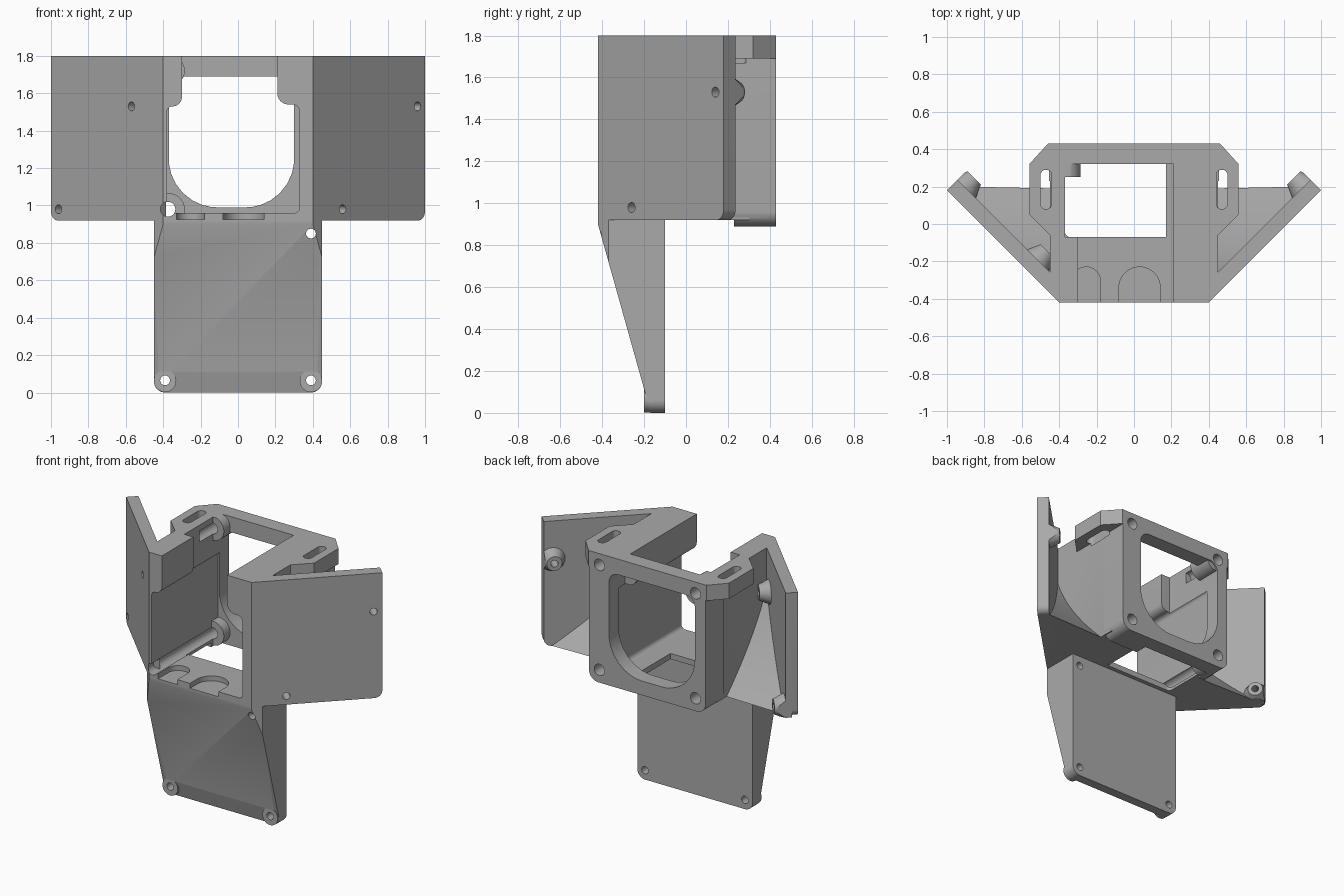
import bpy, bmesh, math
from mathutils import Vector

if "Cube" in bpy.data.objects:
    bpy.data.objects.remove(bpy.data.objects["Cube"])

grey = bpy.data.materials.new("plain grey")
grey.use_nodes = True
colour = (0.4, 0.4, 0.4, 1)
grey.diffuse_color = colour
grey.node_tree.nodes["Principled BSDF"].inputs["Base Color"].default_value = colour

# Axis mappings: outline (u, v) plus depth w
def plan(u, v, w): return (u, v, w)
def front(u, v, w): return (u, w, v)
def side(u, v, w): return (w, u, v)
def wing_axes(s):
    k = math.sqrt(0.5)
    return lambda u, v, w: (s * (0.4 + k * (u - w)), -0.42 + k * (u + w), v)


def fillet(corners, steps=8):
    """Outline from (u, v) or (u, v, radius) corners with round arcs."""
    out = []
    for i, c in enumerate(corners):
        p = Vector(c[:2])
        if len(c) == 2:
            out.append(p)
            continue
        a = (Vector(corners[i - 1][:2]) - p).normalized()
        b = (Vector(corners[(i + 1) % len(corners)][:2]) - p).normalized()
        half = a.angle(b) / 2
        mid = (a + b).normalized()
        centre = p + mid * c[2] / math.sin(half)
        start = p + a * c[2] / math.tan(half) - centre
        end = p + b * c[2] / math.tan(half) - centre
        out += [centre + start.lerp(end, t / steps).normalized() * c[2]
                for t in range(steps + 1)]
    return out


def loft(name, rings):
    bm = bmesh.new()
    loops = [[bm.verts.new(p) for p in ring] for ring in rings]
    for lo, hi in zip(loops, loops[1:]):
        for i in range(len(lo)):
            bm.faces.new((lo[i - 1], lo[i], hi[i], hi[i - 1]))
    bm.faces.new(loops[0])
    bm.faces.new(loops[-1])
    bmesh.ops.recalc_face_normals(bm, faces=bm.faces[:])
    mesh = bpy.data.meshes.new(name)
    bm.to_mesh(mesh)
    bm.free()
    mesh.materials.append(grey)
    ob = bpy.data.objects.new(name, mesh)
    bpy.context.collection.objects.link(ob)
    return ob


def prism(axes, corners, lo, hi, name="tool"):
    pts = fillet(corners)
    return loft(name, [[axes(p[0], p[1], w) for p in pts] for w in (lo, hi)])


def box(x0, x1, y0, y1, z0, z1):
    return prism(plan, [(x0, y0), (x1, y0), (x1, y1), (x0, y1)], z0, z1)


def rod(axes, u, v, r, lo, hi, r2=None, n=28):
    turn = [(math.cos(math.tau * i / n), math.sin(math.tau * i / n)) for i in range(n)]
    return loft("tool", [[axes(u + rad * c, v + rad * s, w) for c, s in turn]
                         for rad, w in ((r, lo), (r2 or r, hi))])


def combine(ob, tool, operation):
    tool.hide_render = True
    mod = ob.modifiers.new("shape", 'BOOLEAN')
    mod.operation, mod.solver, mod.object = operation, 'EXACT', tool
    bpy.ops.object.select_all(action='DESELECT')
    bpy.context.view_layer.objects.active = ob
    ob.select_set(True)
    bpy.ops.object.modifier_apply(modifier=mod.name)
    bpy.data.objects.remove(tool)

def cut(ob, tool): combine(ob, tool, 'DIFFERENCE')
def add(ob, tool): combine(ob, tool, 'UNION')


def finish(ob):
    bpy.ops.object.select_all(action='DESELECT')
    bpy.context.view_layer.objects.active = ob
    ob.select_set(True)
    bpy.ops.object.shade_smooth_by_angle(angle=math.radians(25))


def mirrored(half):
    return half + [(-c[0],) + tuple(c[1:]) for c in reversed(half)]


# Housing: tube, square rear frame and top deck
housing = prism(plan, mirrored([(0.4, -0.42), (0.45, -0.37), (0.45, 0.3)]), 0.92, 1.8, "housing")
add(housing, prism(front, mirrored([(0.455, 0.89, 0.07), (0.455, 1.79)]), 0.23, 0.43))
add(housing, prism(plan, mirrored([(0.4, -0.42), (0.45, -0.37), (0.45, -0.06), (0.56, 0.05),
                                   (0.56, 0.32), (0.46, 0.43)]), 1.69, 1.8))

# Inner cavity, narrower at the top
cut(housing, prism(front, [(-0.38, 0.96, 0.03), (0.33, 0.96, 0.03), (0.33, 1.54, 0.04),
                           (0.21, 1.54, 0.06), (0.21, 2), (-0.3, 2), (-0.3, 1.53, 0.05),
                           (-0.38, 1.53, 0.03)], -1, 0.32))
cut(housing, prism(plan, [(-0.37, -0.07), (0.21, -0.07), (0.21, 0.32), (-0.37, 0.32, 0.05)], 1.45, 2))
cut(housing, prism(plan, [(-0.37, -0.07, 0.03), (0.17, -0.07), (0.17, 0.32), (-0.37, 0.32)], 0.5, 1.1))

# Rear opening and corner bosses
cut(housing, prism(front, [(-0.37, 0.99, 0.26), (0.3, 0.99, 0.26), (0.3, 1.69, 0.07),
                           (-0.37, 1.69, 0.07)], 0.25, 0.6))
for z in (0.98, 1.72):
    add(housing, rod(front, -0.37, z, 0.085, 0.25, 0.42))
    cut(housing, rod(front, 0.375, z, 0.04, 0.26, 0.6))
    cut(housing, rod(front, -0.375, z, 0.04, -0.6 if z < 1 else 0.1, 0.6))
cut(housing, box(-1, 1, 0, 1, 1.8, 2))

# Deck slots and floor pockets
for s in (-1, 1):
    a, b = s * 0.47 - 0.03, s * 0.47 + 0.03
    cut(housing, prism(plan, [(a, 0.08, 0.029), (b, 0.08, 0.029), (b, 0.29, 0.029),
                              (a, 0.29, 0.029)], 1.67, 2))
for x, r in ((-0.255, 0.075), (0.03, 0.11)):
    cut(housing, prism(plan, [(x - r, -0.6), (x + r, -0.6), (x + r, -0.23, r * 0.99),
                              (x - r, -0.23, r * 0.99)], 0.925, 1.1))
finish(housing)

# Angled side wings with curved gussets and screw bosses
LENGTH = 0.6 * math.sqrt(2)
for s, name, holes in ((1, "left_wing", ((0.96, 1.53), (0.56, 0.98))),
                       (-1, "right_wing", ((0.57, 1.53), (0.96, 0.98)))):
    axes = wing_axes(s)
    wing = prism(axes, [(0.06, 0.92), (LENGTH, 0.92, 0.05), (LENGTH, 1.8), (0.06, 1.8)],
                 0, 0.08, name)
    corner = Vector((0.43, -0.29))
    rings = []
    for i in range(11):
        t = i / 11
        grow = (1 - t) ** 1.6
        ring = [corner, corner + Vector((0.48, 0.49)) * grow, corner + Vector((0, 0.48)) * grow]
        rings.append([(s * p.x, p.y, 0.92 + 0.75 * t) for p in ring])
    add(wing, loft("tool", rings))
    for x, z in holes:
        u = (x - 0.4) * math.sqrt(2)
        add(wing, rod(axes, u, z, 0.1, 0.04, 0.15, 0.05))
    for x, z in holes:
        cut(wing, rod(axes, (x - 0.4) * math.sqrt(2), z, 0.024, -0.1, 0.3))
    cut(wing, prism(axes, [(LENGTH, 0), (2, 0), (2, 3), (LENGTH, 3)], -0.5, 0.5))
    cut(wing, box(-2, 2, -2, 2, 0.5, 0.92))
    finish(wing)

# Lower panel, a wedge thinning towards the bottom
panel = prism(front, mirrored([(0.45, 0, 0.06), (0.45, 0.92)]), -0.42, -0.1, "lower_panel")
cut(panel, prism(side, [(-0.42, 0.9), (-0.168, 0), (-0.168, -0.5), (-1, -0.5), (-1, 0.9)], -1, 1))
for s in (-1, 1):
    cut(panel, prism(plan, [(s * 0.4, -0.42), (s * 0.9, 0.08), (s * 0.9, -0.9), (s * 0.4, -0.9)], -1, 2))
    add(panel, rod(front, s * 0.39, 0.062, 0.06, -0.2, -0.1))
for x, z in ((-0.39, 0.065), (0.39, 0.065), (0.39, 0.85)):
    cut(panel, rod(front, x, z, 0.026, -1, 0))
finish(panel)
